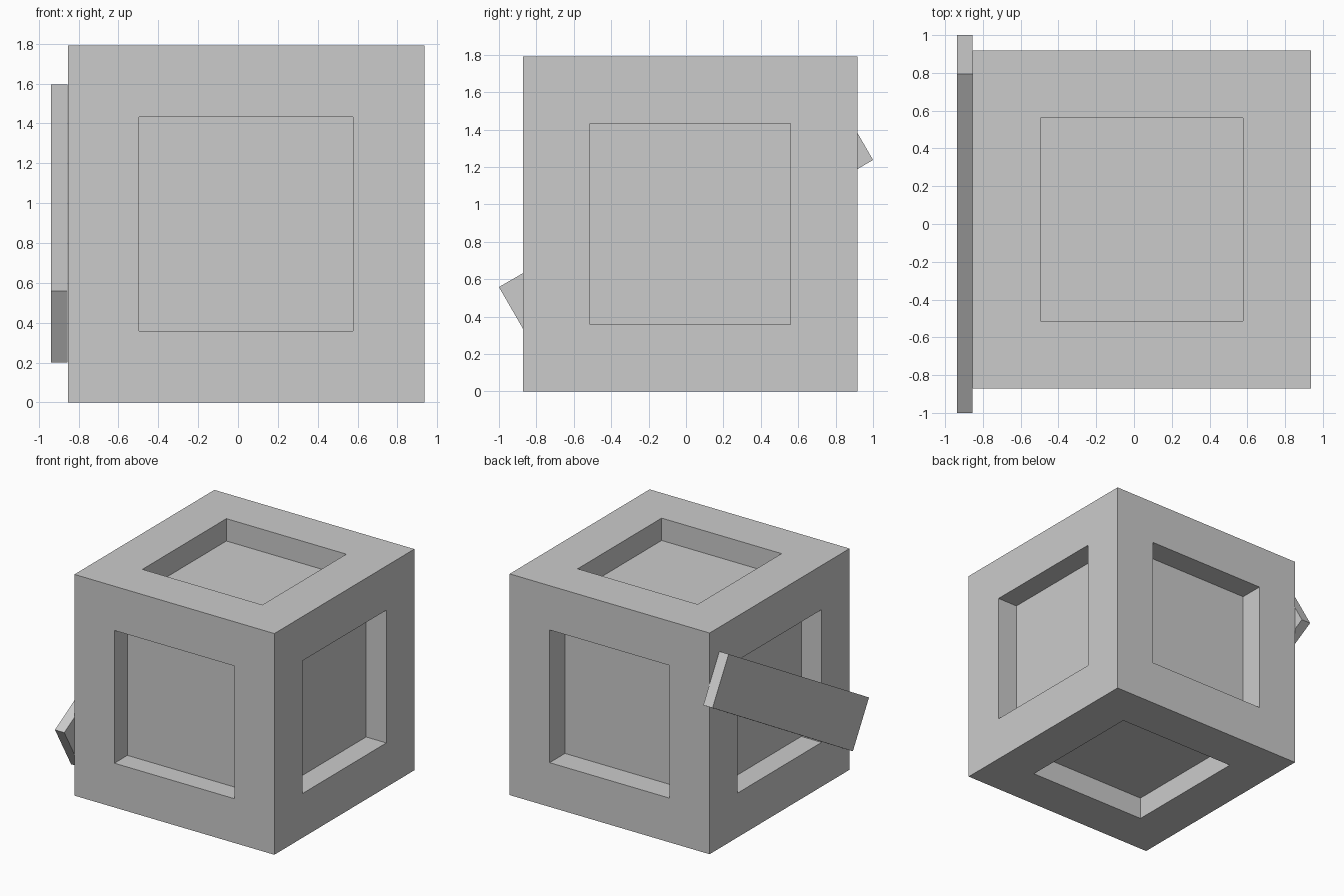
import bpy, bmesh, math
from mathutils import Matrix

if "Cube" in bpy.data.objects:
    bpy.data.objects.remove(bpy.data.objects["Cube"])

SIZE = 1.79
MARGIN = 0.358     # frame width around each panel
DEPTH = 0.181      # how far each panel is sunk
BACK_SHIFT = 0.015  # front panel is slightly shallower, back slightly deeper


def make_object(name, bm):
    bmesh.ops.recalc_face_normals(bm, faces=bm.faces)
    mesh = bpy.data.meshes.new(name)
    bm.to_mesh(mesh)
    bm.free()
    obj = bpy.data.objects.new(name, mesh)
    bpy.context.collection.objects.link(obj)
    return obj


# Crate: a cube with a square panel sunk into all six faces
bm = bmesh.new()
bmesh.ops.create_cube(bm, size=SIZE)
bm.normal_update()
panels = list(bm.faces)
bmesh.ops.inset_individual(bm, faces=panels, thickness=MARGIN, use_even_offset=True)
for panel in panels:
    normal = panel.normal.normalized()
    offset = -normal * (DEPTH + BACK_SHIFT * normal.y)
    walls = bmesh.ops.extrude_discrete_faces(bm, faces=[panel])
    bmesh.ops.translate(bm, verts=walls["faces"][0].verts, vec=offset)
crate = make_object("crate", bm)
crate.location = (0.041, 0.023, SIZE / 2)

# Plank: flat board tilted 30 degrees across the left face
bm = bmesh.new()
bmesh.ops.create_cube(bm, size=1, matrix=Matrix.Diagonal((0.083, 2.072, 0.412, 1)))
plank = make_object("plank", bm)
plank.rotation_euler.x = math.radians(30)
plank.location = (-0.8965, 0, 0.898)
